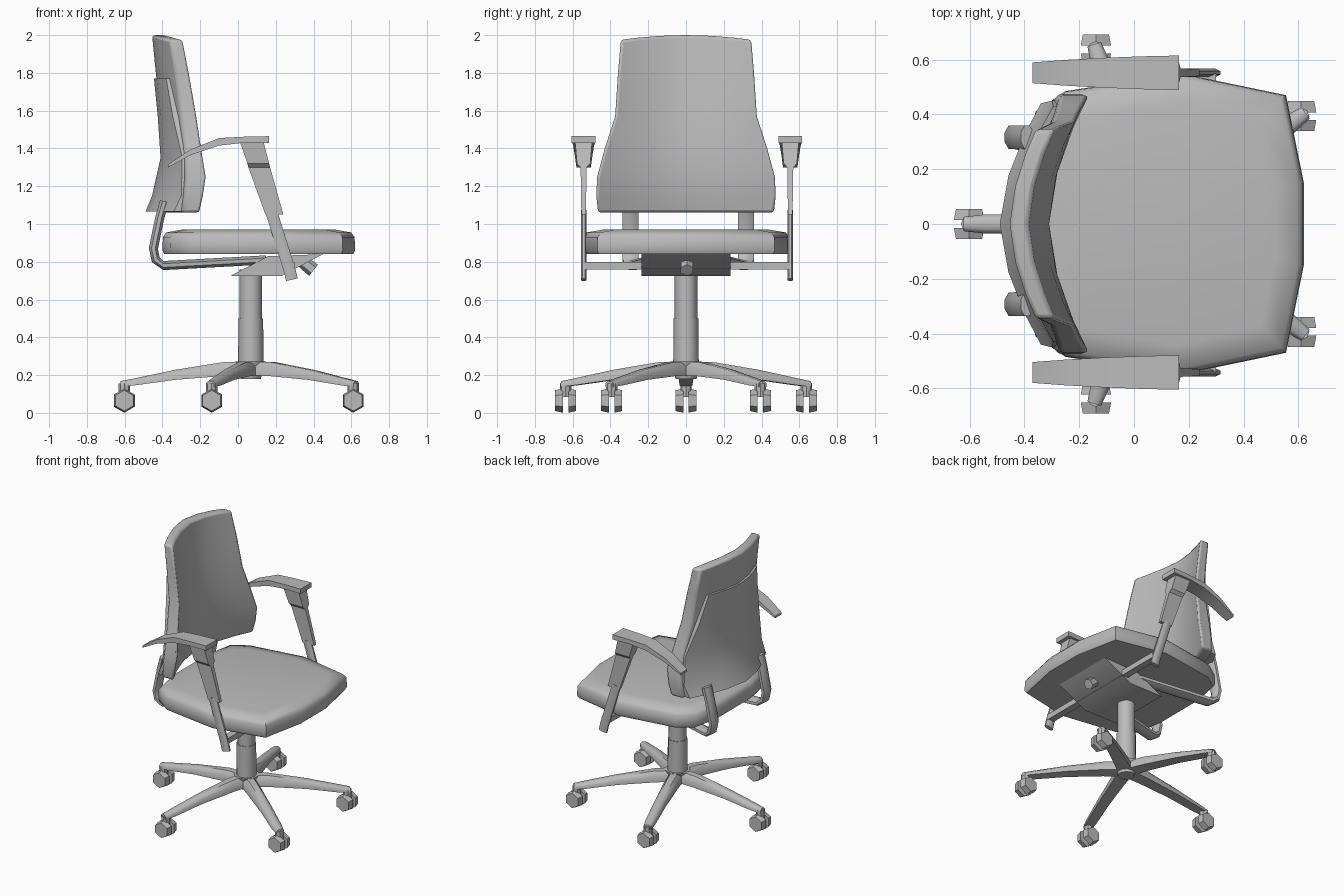
import bpy, bmesh, math
from mathutils import Vector, Matrix

if "Cube" in bpy.data.objects:
    bpy.data.objects.remove(bpy.data.objects["Cube"])

grey = bpy.data.materials.new("plain grey")
grey.use_nodes = True
COLOUR = (0.5, 0.5, 0.5, 1)
grey.diffuse_color = COLOUR
grey.node_tree.nodes["Principled BSDF"].inputs["Base Color"].default_value = COLOUR


def finish(name, bm, angle=40, bevel=0):
    """Turn a bmesh into a shaded object."""
    bmesh.ops.recalc_face_normals(bm, faces=bm.faces)
    mesh = bpy.data.meshes.new(name)
    bm.to_mesh(mesh)
    bm.free()
    mesh.materials.append(grey)
    obj = bpy.data.objects.new(name, mesh)
    bpy.context.collection.objects.link(obj)
    if bevel:
        mod = obj.modifiers.new("soft edge", 'BEVEL')
        mod.width, mod.segments, mod.angle_limit = bevel, 2, math.radians(50)
    bpy.ops.object.select_all(action='DESELECT')
    obj.select_set(True)
    bpy.context.view_layer.objects.active = obj
    bpy.ops.object.shade_smooth_by_angle(angle=math.radians(angle))
    return obj


def loft(name, rings, angle=40, bevel=0):
    """Skin even-sized rings and close both ends with quad strips."""
    bm = bmesh.new()
    rows = [[bm.verts.new(p) for p in ring] for ring in rings]
    n = len(rows[0])
    for a, b in zip(rows, rows[1:]):
        for i in range(n):
            j = (i + 1) % n
            bm.faces.new((a[i], a[j], b[j], b[i]))
    for row in (rows[0], rows[-1]):
        for i in range(n // 2 - 1):
            bm.faces.new((row[i], row[i + 1], row[n - 2 - i], row[n - 1 - i]))
    return finish(name, bm, angle, bevel)


def prism(name, profile, y0, y1, angle=30):
    """Extrude an x-z profile along y."""
    return loft(name, [[(x, y, z) for x, z in profile] for y in (y0, y1)], angle)


def cylinder(name, start, end, r0, r1, sides=12):
    start, end = Vector(start), Vector(end)
    axis = end - start
    bm = bmesh.new()
    turn = axis.to_track_quat('Z', 'Y').to_matrix().to_4x4()
    bmesh.ops.create_cone(bm, cap_ends=True, segments=sides, radius1=r0, radius2=r1,
                          depth=axis.length,
                          matrix=Matrix.Translation((start + end) / 2) @ turn)
    return finish(name, bm)


def sweep(name, path, half_width, half_thick, sides=8):
    """Oval bar along a path lying close to an x-z plane."""
    pts = [Vector(p) for p in path]
    rings = []
    for i, p in enumerate(pts):
        d = pts[min(i + 1, len(pts) - 1)] - pts[max(i - 1, 0)]
        normal = Vector((-d.z, 0, d.x)).normalized()
        ring = []
        for k in range(sides):
            a = 2 * math.pi * (k + .5) / sides
            ring.append(p + Vector((0, half_width * math.cos(a), 0))
                        + normal * half_thick * math.sin(a))
        rings.append(ring)
    return loft(name, rings, 50)


def curved_slab(name, rows, crown=0, bevel=0):
    """Rows: height, half width, rear and front x at centre, rear and front x at edge."""
    us = [-1, -.75, -.4, 0, .4, .75, 1]
    rings = []
    for k, (z, w, rear, front, rear_edge, front_edge) in enumerate(rows):
        drop = crown if k == len(rows) - 1 else 0
        side = lambda mid, edge: [(mid + (edge - mid) * abs(u) ** 1.7, u * w, z - drop * u * u)
                                  for u in us]
        rings.append(side(front, front_edge) + side(rear, rear_edge)[::-1])
    return loft(name, rings, 45, bevel)


# Seat cushion
half = [(.62, .15), (.555, .47), (.17, .55), (-.25, .485), (-.36, .41), (-.4, .2)]
outline = half + [(x, -y) for x, y in half[::-1]]
loft("seat_cushion", [[(.1 + (x - .1) * s, y * s, z) for x, y in outline]
                      for z, s in ((.84, .98), (.86, 1), (.93, .995), (.955, .96), (.97, .8))], 45)

# Backrest cushion and rear shell
curved_slab("backrest_cushion", [
    (1.06, .465, -.42, -.34, -.29, -.20),
    (1.15, .475, -.41, -.32, -.28, -.18),
    (1.25, .47, -.40, -.31, -.27, -.165),
    (1.40, .43, -.395, -.31, -.28, -.19),
    (1.57, .375, -.41, -.33, -.30, -.215),
    (1.80, .36, -.435, -.36, -.33, -.255),
    (2.0, .345, -.455, -.385, -.36, -.29)], .025, .015)
curved_slab("backrest_shell", [
    (1.065, .44, -.49, -.40, -.34, -.27),
    (1.15, .45, -.455, -.39, -.30, -.26),
    (1.35, .43, -.41, -.36, -.295, -.25),
    (1.57, .34, -.425, -.38, -.345, -.29),
    (1.77, .28, -.445, -.40, -.38, -.33)])

for s, label in ((1, "left"), (-1, "right")):
    # Bent bars carrying the backrest
    y = s * .305 + .012
    sweep(f"back_bar_{label}", [(-.39, y, 1.12), (-.415, y, 1.03), (-.448, y, .87), (-.435, y, .81),
                                (-.395, y * .97, .78), (.15, y * .6, .81)], .046, .026)

    # Armrest pad, thin at the back and wider at the front
    y = s * .547 + .005
    pad = [(-.37, 1.30, 1.315, .038), (-.25, 1.365, 1.395, .047), (-.1, 1.415, 1.455, .055),
           (.03, 1.43, 1.462, .06), (.165, 1.43, 1.465, .063)]
    loft(f"armrest_pad_{label}", [[(x, y - w, lo), (x, y + w, lo), (x, y + w, hi), (x, y - w, hi)]
                                  for x, lo, hi, w in pad], 30)

    # Armrest upright: flared head, flat sleeve and lower blade
    stations = [(1.435, .01, .135, .045), (1.32, .05, .165, .035), (1.30, .055, .17, .016),
                (1.05, .145, .24, .012)]
    loft(f"arm_sleeve_{label}", [[(a, y - w, z), (b, y - w, z), (b, y + w, z), (a, y + w, z)]
                                 for z, a, b, w in stations], 30)
    sweep(f"arm_blade_{label}", [(.175, y, 1.07), (.275, y, .75), (.285, y, .705)], .016, .034)

# Tilt mechanism, cross bar and knob beneath the seat
prism("tilt_mechanism", [(-.04, .725), (.23, .725), (.45, .84), (.16, .83)], -.235, .235)
prism("cross_bar", [(.25, .76), (.30, .76), (.30, .80), (.25, .80)], -.54, .55)
cylinder("tilt_knob", (.33, .005, .81), (.40, .005, .755), .033, .038, 6)

# Gas column
CX = .068
cylinder("column_lower", (CX, 0, .24), (CX, 0, .5), .068, .065)
cylinder("column_upper", (CX, 0, .49), (CX, 0, .76), .06, .06)
cylinder("base_hub", (CX, 0, .18), (CX, 0, .272), .055, .085, 10)

# Five legs with twin-wheel casters
for k in range(5):
    a = math.radians(36 + 72 * k)
    out, across = Vector((math.cos(a), math.sin(a), 0)), Vector((-math.sin(a), math.cos(a), 0))
    rings = []
    for r, lo, hi, w in ((0, .2, .272, .05), (.15, .195, .268, .045), (.4, .175, .228, .038),
                         (.62, .145, .182, .034), (.69, .138, .168, .026)):
        c = Vector((CX, 0, 0)) + out * r
        up = Vector((0, 0, 1))
        rings.append([c - across * w + up * lo, c + across * w + up * lo,
                      c + across * w + up * (lo + (hi - lo) * .6), c + across * w * .5 + up * hi,
                      c - across * w * .5 + up * hi, c - across * w + up * (lo + (hi - lo) * .6)])
    loft(f"leg_{k + 1}", rings, 50)
    c = Vector((CX, 0, .065)) + out * .67
    cylinder(f"caster_stem_{k + 1}", c + Vector((0, 0, .02)), c + Vector((0, 0, .09)), .03, .03, 8)
    for s, label in ((1, "a"), (-1, "b")):
        cylinder(f"caster_wheel_{k + 1}{label}", c + Vector((0, s * .014, 0)),
                 c + Vector((0, s * .055, 0)), .064, .055, 6)
